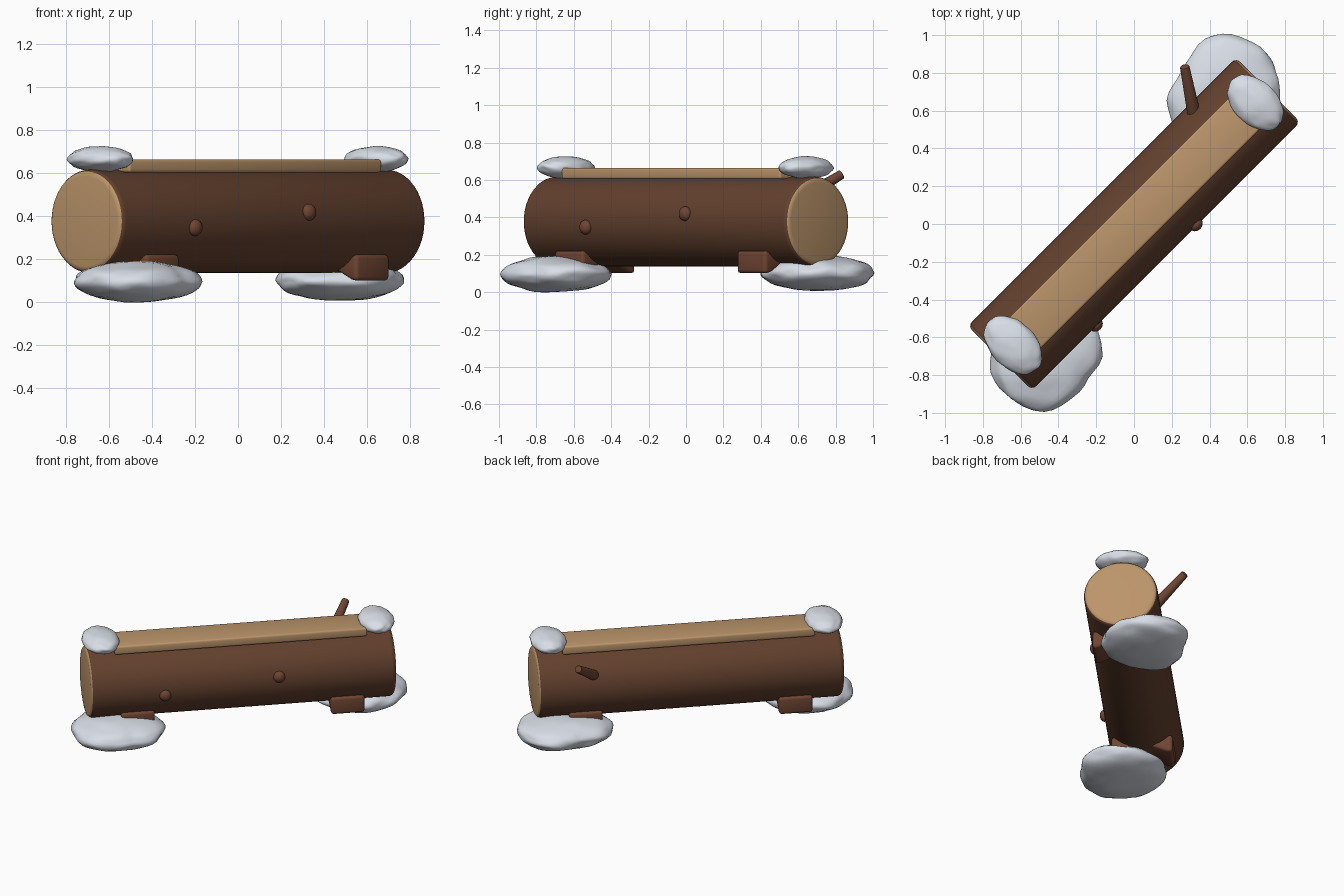
import bpy, bmesh, math
from mathutils import Matrix, Vector, noise

if "Cube" in bpy.data.objects:
    bpy.data.objects.remove(bpy.data.objects["Cube"])

# The log lies on the diagonal: local x runs along it, local y across it
DIAG = Matrix.Rotation(math.radians(45), 4, 'Z')
AXIS_Z, RADIUS, HALF = 0.378, 0.24, 1.004


def material(name, rgb):
    m = bpy.data.materials.new(name)
    m.diffuse_color = (*rgb, 1)
    m.use_nodes = True
    m.node_tree.nodes["Principled BSDF"].inputs["Base Color"].default_value = m.diffuse_color
    return m


BARK = material("dark bark", (0.125, 0.052, 0.027))
BRANCH = material("branch brown", (0.16, 0.06, 0.033))
WOOD = material("cut wood", (0.50, 0.30, 0.145))
SNOW = material("snow", (0.72, 0.76, 0.83))


def finish(name, bm, mats, matrix=DIAG, angle=40):
    bmesh.ops.recalc_face_normals(bm, faces=bm.faces)
    bm.transform(matrix)
    mesh = bpy.data.meshes.new(name)
    bm.to_mesh(mesh)
    bm.free()
    for m in mats:
        mesh.materials.append(m)
    ob = bpy.data.objects.new(name, mesh)
    bpy.context.collection.objects.link(ob)
    bpy.ops.object.select_all(action='DESELECT')
    ob.select_set(True)
    bpy.context.view_layer.objects.active = ob
    bpy.ops.object.shade_smooth_by_angle(angle=math.radians(angle))
    return ob


def bevel(bm, width, segments=3):
    bmesh.ops.bevel(bm, geom=bm.edges[:], offset=width, segments=segments,
                    profile=0.5, affect='EDGES')


# Log with rounded rims and pale cut ends
bm = bmesh.new()
bmesh.ops.create_cone(bm, cap_ends=True, segments=48, radius1=RADIUS, radius2=RADIUS,
                      depth=2 * HALF,
                      matrix=Matrix.Translation((0, 0, AXIS_Z)) @ Matrix.Rotation(math.pi / 2, 4, 'Y'))
rims = [e for e in bm.edges if abs(e.verts[0].co.x - e.verts[1].co.x) < 1e-4]
bmesh.ops.bevel(bm, geom=rims, offset=0.03, segments=4, profile=0.5, affect='EDGES')
bm.normal_update()
for f in bm.faces:
    if abs(f.normal.x) > 0.75:
        f.material_index = 1
finish("log", bm, [BARK, WOOD])

# Flat seat plank along the top
bm = bmesh.new()
bmesh.ops.create_cube(bm, size=1, matrix=Matrix.Translation((0, 0, 0.635))
                      @ Matrix.Diagonal((1.66, 0.234, 0.06, 1)))
bevel(bm, 0.012)
finish("seat_plank", bm, [WOOD])

# Cross feet, arched beneath the log
arch = [(-0.2, 0.222), (-0.2, 0.102), (-0.165, 0.102), (-0.06, 0.15),
        (0.06, 0.15), (0.165, 0.102), (0.2, 0.102), (0.2, 0.222)]
for side, label in ((-1, "left"), (1, "right")):
    bm = bmesh.new()
    face = bm.faces.new([bm.verts.new((side * 0.69 - 0.11, y, z)) for y, z in arch])
    ext = bmesh.ops.extrude_face_region(bm, geom=[face])
    bmesh.ops.translate(bm, vec=(0.22, 0, 0),
                        verts=[v for v in ext["geom"] if isinstance(v, bmesh.types.BMVert)])
    bmesh.ops.recalc_face_normals(bm, faces=bm.faces)
    bevel(bm, 0.018)
    finish(label + "_foot", bm, [BRANCH])

# Knots on the front of the bark
for i, (u, z) in enumerate(((-0.52, 0.348), (0.23, 0.42))):
    bm = bmesh.new()
    y = -math.sqrt(RADIUS ** 2 - (z - AXIS_Z) ** 2)
    bmesh.ops.create_uvsphere(bm, u_segments=20, v_segments=12, radius=1,
                              matrix=Matrix.Translation((u, y, z)) @ Matrix.Diagonal((0.038, 0.03, 0.039, 1)))
    finish(f"knot_{i + 1}", bm, [BRANCH])

# Branch stub on the back
a, b = Vector((0.322, 0.56, 0.465)), Vector((0.268, 0.835, 0.632))
bm = bmesh.new()
bmesh.ops.create_cone(bm, cap_ends=True, segments=20, radius1=0.036, radius2=0.025, depth=(b - a).length,
                      matrix=Matrix.Translation((a + b) / 2) @ (b - a).to_track_quat('Z', 'Y').to_matrix().to_4x4())
tip = [e for e in bm.edges if all((v.co - b).length < 0.04 for v in e.verts)]
bmesh.ops.bevel(bm, geom=tip, offset=0.007, segments=2, profile=0.5, affect='EDGES')
finish("branch_stub", bm, [BRANCH], Matrix())


def snow(name, centre, half, radii, seed, lump, matrix):
    """Lumpy ellipsoid whose outline follows radii given at equal angles."""
    bm = bmesh.new()
    bmesh.ops.create_icosphere(bm, subdivisions=4, radius=1)
    n = len(radii)
    for v in bm.verts:
        p = v.co.copy()
        t = (math.atan2(p.y, p.x) % math.tau) / math.tau * n
        i, k = int(t) % n, t - int(t)
        r = radii[i] * (1 - k) + radii[(i + 1) % n] * k
        r = 1 + (r - 1) * min(1, math.hypot(p.x, p.y) * 1.2)
        s = 1 + lump * noise.noise(p * 2.6 + Vector((seed, seed * 2, 0)))
        v.co = (centre[0] + p.x * half[0] * r * s, centre[1] + p.y * half[1] * r * s,
                max(centre[2] - half[2], centre[2] + p.z * half[2] * s))
    finish(name, bm, [SNOW], matrix, 60)


# Drifts on the ground at each end
front = [.30, .325, .31, .30, .29, .29, .29, .29, .29, .29, .275, .26]
back = [.30, .31, .31, .31, .275, .235, .28, .32, .31, .30, .30, .30]
snow("front_snow_drift", (-0.475, -0.70, 0.097), (0.3, 0.3, 0.097),
     [r / 0.3 for r in front], 3.1, 0.06, Matrix())
snow("back_snow_drift", (0.47, 0.70, 0.103), (0.3, 0.3, 0.095),
     [r / 0.3 for r in back], 7.4, 0.06, Matrix())

# Snow caps on top of each end
snow("left_snow_cap", (-0.905, 0, 0.667), (0.12, 0.178, 0.06), [1] * 4, 1.7, 0.06, DIAG)
snow("right_snow_cap", (0.908, 0, 0.667), (0.115, 0.172, 0.06), [1] * 4, 5.3, 0.06, DIAG)
